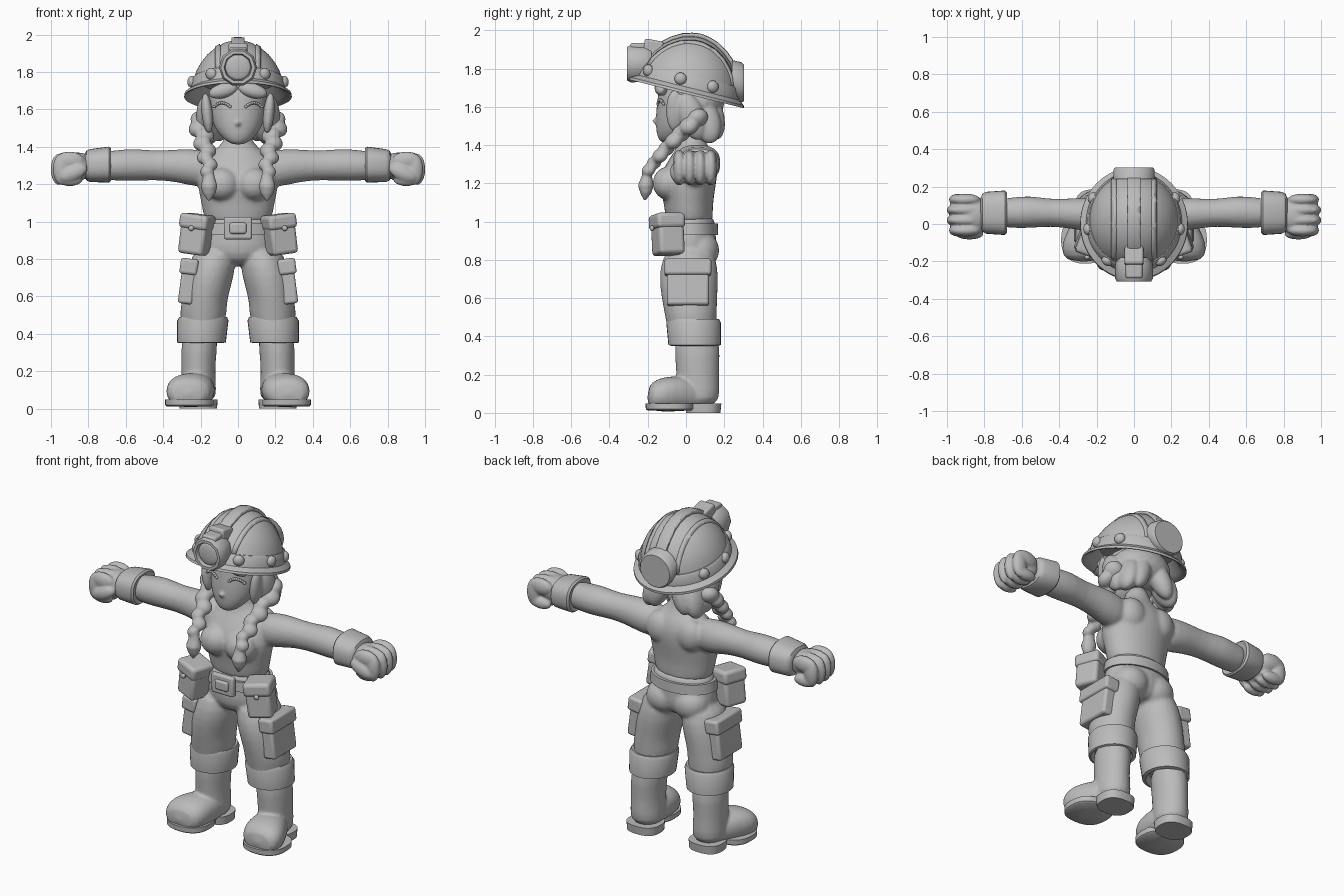
import bpy
import bmesh
from math import pi, cos, sin, copysign, radians
from mathutils import Matrix, Vector, Euler

default_cube = bpy.data.objects.get("Cube")
if default_cube:
    bpy.data.objects.remove(default_cube)

clay = bpy.data.materials.new("plain grey")
clay.use_nodes = True
clay.diffuse_color = (0.5, 0.5, 0.5, 1)
clay.node_tree.nodes["Principled BSDF"].inputs["Base Color"].default_value = clay.diffuse_color


def loft(bm, rows, axis="z", power=2, sides=16):
    """Closed tube through rows of (x, y, z, first radius, second radius)."""
    rings = []
    for x, y, z, first, second in rows:
        ring = []
        for i in range(sides):
            c, s = cos(2 * pi * i / sides), sin(2 * pi * i / sides)
            u = copysign(abs(c) ** (2 / power), c) * first
            v = copysign(abs(s) ** (2 / power), s) * second
            offset = {"x": (0, u, v), "y": (u, 0, v), "z": (u, v, 0)}[axis]
            ring.append(bm.verts.new(Vector((x, y, z)) + Vector(offset)))
        rings.append(ring)
    for low, high in zip(rings, rings[1:]):
        for i in range(sides):
            j = (i + 1) % sides
            bm.faces.new((low[i], low[j], high[j], high[i]))
    bm.faces.new(rings[0])
    bm.faces.new(rings[-1])


def ball(bm, place, size, turn=(0, 0, 0)):
    matrix = Matrix.LocRotScale(Vector(place), Euler(turn), Vector(size))
    bmesh.ops.create_icosphere(bm, subdivisions=3, radius=1, matrix=matrix)


def box(bm, place, size, turn=(0, 0, 0)):
    matrix = Matrix.LocRotScale(Vector(place), Euler(turn), Vector(size))
    bmesh.ops.create_cube(bm, size=1, matrix=matrix)


def finish(name, bm, mirror=False, subdivide=0, fuse=0, bevel=0, shell=0):
    """Turn the bmesh into a named object with the wanted modifiers."""
    bmesh.ops.recalc_face_normals(bm, faces=bm.faces)
    mesh = bpy.data.meshes.new(name)
    bm.to_mesh(mesh)
    bm.free()
    mesh.materials.append(clay)
    mesh.shade_smooth()
    mesh.set_sharp_from_angle(angle=radians(180 if subdivide else 40))
    obj = bpy.data.objects.new(name, mesh)
    bpy.context.collection.objects.link(obj)
    if mirror:
        obj.modifiers.new("mirror", "MIRROR")
    if shell:
        obj.modifiers.new("shell", "SOLIDIFY").thickness = shell
    if bevel:
        rounding = obj.modifiers.new("bevel", "BEVEL")
        rounding.width = bevel
        rounding.segments = 3
    if subdivide:
        obj.modifiers.new("subdivide", "SUBSURF").levels = subdivide
        obj.modifiers["subdivide"].render_levels = subdivide
    if fuse:
        remesh = obj.modifiers.new("fuse", "REMESH")
        remesh.mode = "VOXEL"
        remesh.voxel_size = fuse
        remesh.use_smooth_shade = True
        relax = obj.modifiers.new("relax", "SMOOTH")
        relax.iterations = 4
    return obj


# Torso, neck and arms fused into one skin
bm = bmesh.new()
loft(bm, [(0, .02, .97, .18, .13), (0, .015, 1.05, .19, .125), (0, .01, 1.14, .21, .14),
          (0, .01, 1.22, .225, .155), (0, .03, 1.3, .21, .14), (0, .04, 1.37, .16, .1),
          (0, .03, 1.41, .075, .07), (0, .02, 1.53, .06, .06)])
for side in (-1, 1):
    ball(bm, (.085 * side, -.09, 1.2), (.095, .085, .09))
    ball(bm, (.1 * side, .1, 1.28), (.09, .07, .1))
    loft(bm, [(side * x, y, z, a, b) for x, y, z, a, b in (
        (.1, .04, 1.28, .08, .09), (.22, .05, 1.285, .095, .105), (.32, .055, 1.3, .085, .09),
        (.44, .06, 1.3, .072, .078), (.56, .065, 1.305, .09, .09), (.64, .06, 1.3, .083, .083),
        (.74, .06, 1.3, .08, .08))], axis="x")
finish("torso_and_arms", bm, subdivide=1, fuse=.011)

# Glove cuffs and fists
bm = bmesh.new()
loft(bm, [(.69, .06, 1.305, .085, .07), (.68, .06, 1.305, .108, .088), (.69, .06, 1.305, .119, .096),
          (.79, .06, 1.3, .112, .088), (.81, .06, 1.3, .102, .08), (.82, .06, 1.3, .08, .06)],
     axis="x", power=2.5, sides=32)
finish("glove_cuff", bm, mirror=True)
bm = bmesh.new()
ball(bm, (.86, .045, 1.295), (.1, .1, .075))
for finger in range(4):
    y = .13 - finger * .055
    reach = (0, .012, .012, 0)[finger]
    ball(bm, (.9, y, 1.325), (.08 + reach, .032, .05))
    ball(bm, (.945 + reach, y, 1.28), (.045, .031, .085))
    ball(bm, (.9, y, 1.225), (.07, .03, .035))
ball(bm, (.88, -.055, 1.26), (.08, .028, .04), (0, .4, 0))
finish("fist", bm, mirror=True, fuse=.008)

# Trousers
bm = bmesh.new()
loft(bm, [(0, .02, .76, .1, .1), (0, .02, .83, .215, .145), (0, .02, .91, .21, .14),
          (0, .02, .98, .19, .137), (0, .02, 1.04, .19, .132)])
for side in (-1, 1):
    ball(bm, (.09 * side, .075, .85), (.11, .1, .1))
    loft(bm, [(side * x, y, z, a, b) for x, y, z, a, b in (
        (.12, .02, .88, .1, .12), (.14, .015, .76, .132, .157), (.165, .015, .66, .132, .155),
        (.18, .02, .57, .122, .145), (.185, .025, .52, .13, .14), (.19, .03, .44, .115, .13),
        (.19, .035, .37, .1, .12))])
finish("trousers", bm, subdivide=1, fuse=.011)

# Turned-up trouser cuffs
bm = bmesh.new()
loft(bm, [(.2, .045, .38, .09, .1), (.2, .045, .35, .115, .12), (.195, .045, .355, .13, .137),
          (.188, .04, .47, .137, .143), (.186, .038, .49, .128, .135), (.186, .038, .485, .1, .11)], sides=32)
finish("trouser_cuff", bm, mirror=True)

# Cargo pockets on the outer thighs
bm = bmesh.new()
box(bm, (.27, .01, .66), (.08, .22, .2), (0, -.13, 0))
box(bm, (.262, .01, .76), (.095, .245, .085), (0, -.13, 0))
finish("cargo_pocket", bm, mirror=True, bevel=.015)

# Boots: shaft and foot fused, then sole and heel
bm = bmesh.new()
loft(bm, [(.21, .07, .03, .1, .1), (.212, .065, .12, .096, .115), (.213, .06, .2, .092, .113),
          (.21, .06, .3, .097, .12), (.2, .055, .42, .1, .12)])
loft(bm, [(.21, .12, .08, .06, .05), (.22, .03, .1, .1, .09), (.25, -.07, .1, .128, .095),
          (.262, -.14, .095, .13, .09), (.268, -.205, .08, .1, .065)], axis="y", power=2.3)
finish("boot", bm, mirror=True, subdivide=1, fuse=.009)
bm = bmesh.new()
loft(bm, [(.26, -.085, .012, .12, .115), (.26, -.085, .02, .13, .125), (.26, -.085, .05, .13, .127)],
     power=2.4, sides=32)
loft(bm, [(.212, .09, 0, .1, .09), (.212, .09, .05, .103, .095)], power=2.6, sides=32)
finish("boot_sole", bm, mirror=True)

# Belt and buckle
bm = bmesh.new()
loft(bm, [(0, .02, .93, .19, .13), (0, .02, .93, .208, .148), (0, .02, .99, .2, .146),
          (0, .02, .99, .18, .13)], sides=48)
finish("belt", bm)
bm = bmesh.new()
box(bm, (0, -.14, .965), (.15, .035, .12))
box(bm, (0, -.155, .965), (.09, .03, .06))
finish("buckle", bm, bevel=.012)

# Belt pouches with flap and stud
bm = bmesh.new()
lean = (0, -.13, .35)
box(bm, (.225, -.095, .92), (.145, .14, .19), lean)
box(bm, (.217, -.1, 1), (.16, .155, .08), lean)
finish("pouch", bm, mirror=True, bevel=.02)
bm = bmesh.new()
ball(bm, (.25, -.178, .965), (.015, .012, .015))
finish("pouch_stud", bm, mirror=True)

# Head with nose, ears and closed eyes
bm = bmesh.new()
loft(bm, [(0, -.1, 1.41, .03, .03), (0, -.08, 1.44, .08, .072), (0, -.04, 1.5, .13, .122),
          (0, -.01, 1.58, .155, .15), (0, 0, 1.66, .16, .15), (0, 0, 1.75, .15, .14)])
ball(bm, (0, -.155, 1.525), (.014, .022, .015))
finish("head", bm, subdivide=1, fuse=.008)
bm = bmesh.new()
for step in range(9):
    across = step / 4 - 1
    x = .085 + across * .042
    ball(bm, (x, -.15 + x * x * 2, 1.635 - across ** 2 * .02), (.009, .009, .008))
finish("eyelashes", bm, mirror=True)

# Hair at the back, locks beside the face and fringe
bm = bmesh.new()
ball(bm, (0, .06, 1.62), (.18, .14, .12))
for side in (-1, 1):
    ball(bm, (.07 * side, .14, 1.55), (.06, .06, .13), (.2, -.35 * side, 0))
    ball(bm, (.13 * side, .1, 1.53), (.06, .08, .13), (.3, -.3 * side, 0))
    ball(bm, (.175 * side, .03, 1.55), (.05, .07, .13), (.35, 0, 0))
    ball(bm, (.165 * side, -.06, 1.58), (.03, .045, .11), (0, .1 * side, 0))
    ball(bm, (.08 * side, -.13, 1.7), (.08, .035, .04), (0, .25 * side, 0))
finish("hair", bm, fuse=.008)

# Braids as overlapping lumps along a path, ending in a tied tuft
bm = bmesh.new()
start, middle, end = Vector((.21, .06, 1.54)), Vector((.17, -.1, 1.4)), Vector((.155, -.195, 1.27))
for lump in range(8):
    t = lump / 7
    place = start.lerp(middle, t).lerp(middle.lerp(end, t), t)
    swing = 1 if lump % 2 else -1
    width = .058 - .02 * t
    ball(bm, place + Vector((.012 * swing, 0, 0)), (width, width, width * .8), (.5, .5 * swing, 0))
loft(bm, [(.155, -.2, 1.27, .025, .025), (.155, -.205, 1.235, .033, .028), (.155, -.21, 1.19, .045, .042),
          (.155, -.21, 1.15, .035, .03), (.155, -.215, 1.11, .005, .005)])
finish("braid", bm, mirror=True, fuse=.007)

# Helmet: dome, band and brim, tilted down at the back
tilt = Matrix.Translation((0, 0, 1.668)) @ Matrix.Rotation(radians(-14), 4, "X") @ Matrix.Diagonal((1, 1.08, 1, 1))
dome = [(0, 0, z, r, r) for z, r in (
    (.1, .235), (.14, .222), (.18, .2), (.22, .17), (.255, .132), (.285, .085), (.3, .04), (.305, .01))]
rim = [(0, 0, z, r, r) for z, r in (
    (.08, .2), (.02, .25), (0, .28), (0, .288), (.014, .286), (.035, .256), (.092, .248), (.1, .24))]
bm = bmesh.new()
loft(bm, rim + dome, sides=64)
bm.transform(tilt)
finish("helmet", bm)

# Raised ridges running front to back over the dome
for name, centre, half, lift in (("helmet_ridge", 0, .036, 1.06), ("left_rib", .11, .012, 1.025),
                                 ("right_rib", -.11, .012, 1.025)):
    bm = bmesh.new()
    loft(bm, [(x, y, z * lift, a * lift, b * lift) for x, y, z, a, b in dome], sides=64)
    for way in (-1, 1):
        bmesh.ops.bisect_plane(bm, geom=bm.verts[:] + bm.edges[:] + bm.faces[:],
                               plane_co=(centre + way * half, 0, 0), plane_no=(way, 0, 0), clear_outer=True)
    bmesh.ops.delete(bm, geom=[f for f in bm.faces if f.normal.z < -.9 or f.calc_center_median().z < .105],
                     context="FACES")
    bm.transform(tilt)
    finish(name, bm, shell=.02)

# Rivets around the band
bm = bmesh.new()
for angle in (-55, -10, 28):
    a = radians(angle)
    ball(bm, tilt @ Vector((.25 * cos(a), .25 * sin(a), .07)), (.025, .032, .032), (0, 0, a))
finish("helmet_rivet", bm, mirror=True)

# Round plate on the back of the helmet
bm = bmesh.new()
loft(bm, [(0, .24, 1.74, .11, .105), (0, .29, 1.728, .11, .105), (0, .303, 1.725, .1, .096)],
     axis="y", sides=40)
finish("back_plate", bm)

# Head lamp with recessed lens and mounting bracket
bm = bmesh.new()
loft(bm, [(0, y, 1.825, r, r) for y, r in ((-.18, .085), (-.21, .1), (-.29, .102), (-.308, .092),
                                           (-.308, .075), (-.285, .07))], axis="y", sides=10)
finish("head_lamp", bm)
bm = bmesh.new()
ball(bm, (0, -.285, 1.825), (.068, .015, .068))
finish("lamp_lens", bm)
bm = bmesh.new()
box(bm, (0, -.18, 1.87), (.1, .1, .16), (-.2, 0, 0))
box(bm, (0, -.24, 1.915), (.09, .1, .04))
finish("lamp_bracket", bm, bevel=.012)
